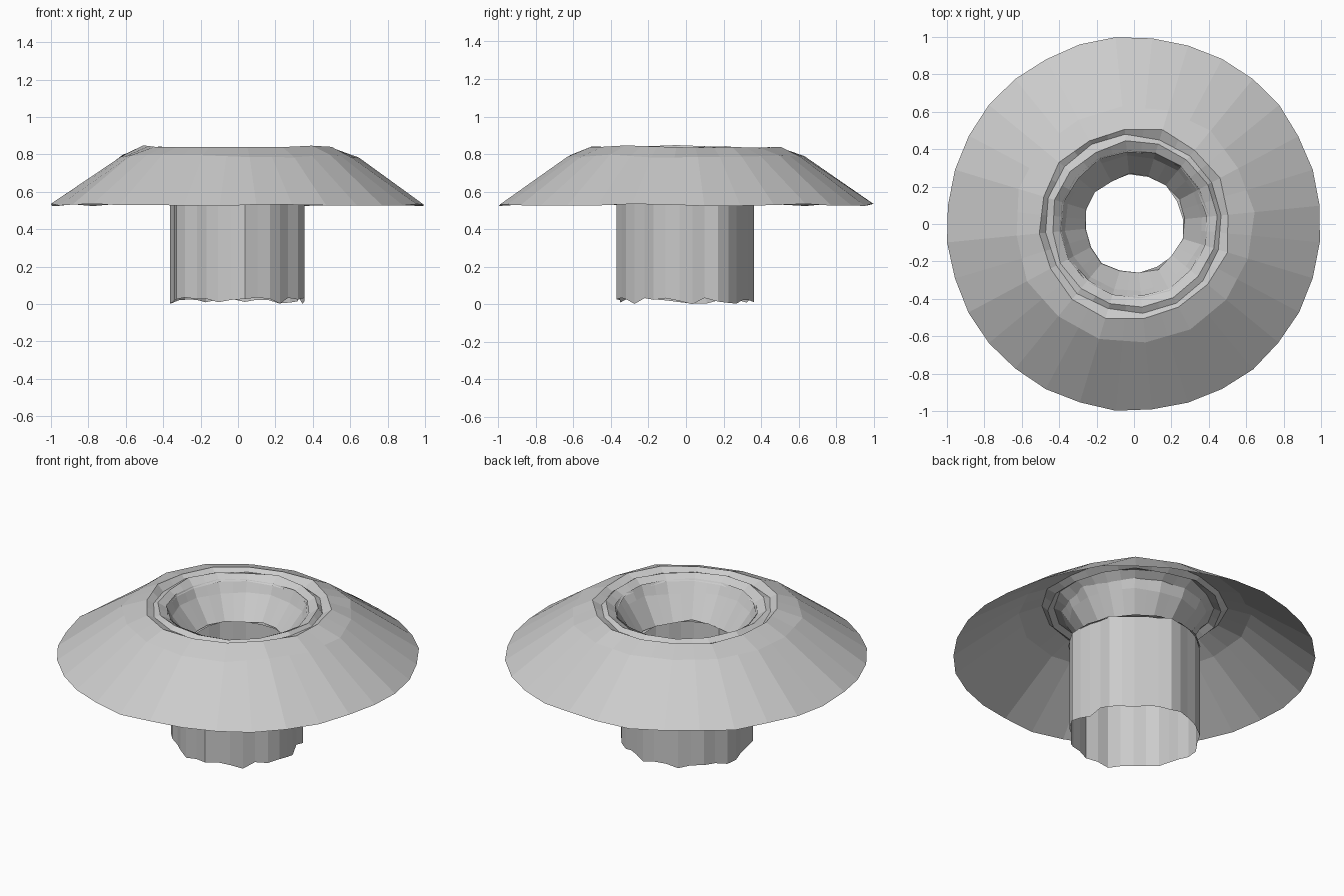
import bpy
import bmesh
import random
from math import cos, sin, tau, pi

random.seed(4)
SEG = 32

cube = bpy.data.objects.get("Cube")
if cube:
    bpy.data.objects.remove(cube, do_unlink=True)

grey = bpy.data.materials.new("plain grey")
grey.use_nodes = True
colour = (0.6, 0.6, 0.6, 1)
grey.diffuse_color = colour
grey.node_tree.nodes["Principled BSDF"].inputs["Base Color"].default_value = colour


def ring(bm, radius, z, wobble=0.0, lift=0.0, step=2):
    """Ring of SEG vertices; only every step-th one is a corner, the rest lie on the chords."""
    corners = []
    for i in range(0, SEG, step):
        a = tau * i / SEG + pi / SEG
        r = radius + random.uniform(-wobble, wobble)
        corners.append((r * cos(a), r * sin(a), z + random.uniform(-lift, lift)))
    verts = []
    for i in range(SEG):
        p = corners[i // step]
        q = corners[(i // step + 1) % len(corners)]
        t = (i % step) / step
        verts.append(bm.verts.new([u + (v - u) * t for u, v in zip(p, q)]))
    return verts


def lathe(name, rows):
    """Join successive rings into a faceted, open sheet."""
    bm = bmesh.new()
    rings = [ring(bm, *row) for row in rows]
    for low, high in zip(rings, rings[1:]):
        for i in range(SEG):
            j = (i + 1) % SEG
            bm.faces.new((low[i], low[j], high[j], high[i]))
    mesh = bpy.data.meshes.new(name)
    bm.to_mesh(mesh)
    bm.free()
    mesh.materials.append(grey)
    obj = bpy.data.objects.new(name, mesh)
    bpy.context.collection.objects.link(obj)
    return obj


# Sloping cap with a creased top lip
lathe("cap", [
    (1.0, 0.53, 0.005, 0.008, 1),
    (0.64, 0.79, 0.01, 0.008),
    (0.515, 0.84, 0.012, 0.008),
    (0.475, 0.815, 0.008, 0.008),
    (0.44, 0.835, 0.008, 0.008),
    (0.39, 0.80, 0.006, 0.008),
])

# Funnel running down from the lip to the hole
lathe("funnel", [
    (0.40, 0.81, 0.006, 0.006),
    (0.365, 0.75, 0.008, 0.008),
    (0.265, 0.61, 0.012, 0.01),
])

# Shoulder closing the gap between hole and stem
lathe("shoulder", [
    (0.265, 0.61, 0.008, 0.005),
    (0.365, 0.59, 0.006, 0.005),
])

# Hollow stem with uneven ridges and a ragged foot
stem = lathe("stem", [(0.365, 0.0, 0.0, 0.0), (0.365, 0.585, 0.0, 0.0)])
ridge = [random.choice((0.95, 0.99, 1.0, 1.02)) for _ in range(SEG)]
for i in range(SEG):
    foot, top = stem.data.vertices[i], stem.data.vertices[i + SEG]
    for v in (foot, top):
        v.co.x *= ridge[i]
        v.co.y *= ridge[i]
    foot.co.z = random.uniform(0.0, 0.035)
    top.co.z += random.uniform(-0.015, 0.015)
stem.data.vertices[0].co.z = 0.0
